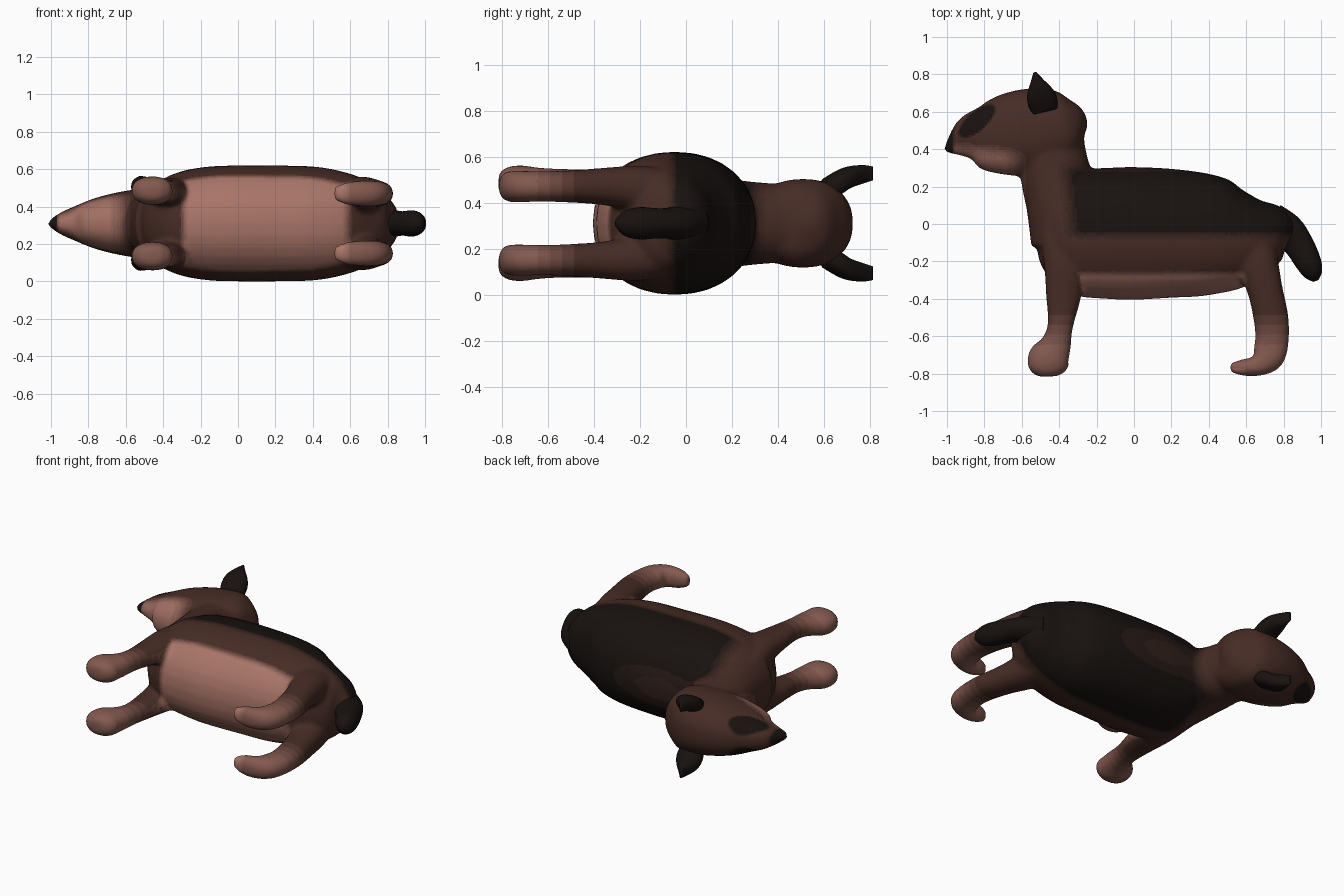
import bpy, bmesh, math
from mathutils import Vector

if "Cube" in bpy.data.objects:
    bpy.data.objects.remove(bpy.data.objects["Cube"])

MID = 0.31  # height of the animal's symmetry plane (it lies on its side)


def spline(rows, steps=4):
    """Catmull-Rom refinement of station rows."""
    v = [Vector(r) for r in rows]
    out = []
    for i in range(len(v) - 1):
        a, b, c, d = v[max(i - 1, 0)], v[i], v[i + 1], v[min(i + 2, len(v) - 1)]
        for k in range(steps):
            t = k / steps
            out.append(0.5 * (2 * b + (c - a) * t + (2 * a - 5 * b + 4 * c - d) * t * t
                              + (3 * b - a - 3 * c + d) * t ** 3))
    return out + [v[-1]]


def loft(bm, rows, power=2.0, side=1, n=32):
    """Closed tube through stations (x, y, z offset, in-plane radius, z radius)."""
    st = spline(rows)
    rings = []
    for i, s in enumerate(st):
        t = st[min(i + 1, len(st) - 1)] - st[max(i - 1, 0)]
        nrm = Vector((-t[1], t[0], 0)).normalized()
        ring = []
        for k in range(n):
            a = 2 * math.pi * k / n
            c, d = math.cos(a), math.sin(a)
            u = math.copysign(abs(c) ** (2 / power), c) * max(s[3], 0.004)
            w = math.copysign(abs(d) ** (2 / power), d) * max(s[4], 0.004)
            ring.append(bm.verts.new(Vector((s[0], s[1], MID + side * (s[2] + w))) + nrm * u))
        rings.append(ring)
    for a, b in zip(rings, rings[1:]):
        for k in range(n):
            bm.faces.new((a[k], a[(k + 1) % n], b[(k + 1) % n], b[k]))
    bm.faces.new(rings[0])
    bm.faces.new(rings[-1])


def finish(name, bm):
    bmesh.ops.recalc_face_normals(bm, faces=bm.faces)
    me = bpy.data.meshes.new(name)
    bm.to_mesh(me)
    bm.free()
    ob = bpy.data.objects.new(name, me)
    bpy.context.collection.objects.link(ob)
    return ob


def fur_ramp(count=14):
    """Materials running from near-black through brown to pink."""
    keys = [(0, (.009, .006, .005)), (.4, (.065, .026, .019)), (1, (.40, .18, .14))]
    mats = []
    for i in range(count):
        t = i / (count - 1)
        (t0, c0), (t1, c1) = keys[:2] if t <= .4 else keys[1:]
        f = (t - t0) / (t1 - t0)
        m = bpy.data.materials.new("fur_%02d" % i)
        m.diffuse_color = [p + (q - p) * f for p, q in zip(c0, c1)] + [1]
        m.use_nodes = True
        m.node_tree.nodes["Principled BSDF"].inputs["Base Color"].default_value = m.diffuse_color
        mats.append(m)
    return mats


def step(a, b, x):
    t = min(max((x - a) / (b - a), 0), 1)
    return t * t * (3 - 2 * t)


def mix(a, b, t):
    return a + (b - a) * t


def tone(p, nrm):
    """Coat pattern: 0 dark, 0.4 brown, 1 pink."""
    x, y, z = p.x, p.y, abs(p.z - MID)
    v = 0.38
    v = mix(v, 0.68, step(-.42, -.7, y))                               # paws
    v = mix(v, 1, step(-.24, -.29, y) * step(-.1, -.35, nrm.y) *
            step(-.32, -.26, x) * step(.62, .55, x) * step(.29, .24, z))  # belly
    v = mix(v, .95, step(-.55, -.72, x) * step(.02, -.08, y - .42 + .1 * (x + .8)))  # jaw
    v = mix(v, 0, step(-.09, -.03, y) * step(.36, .26, y) *
            step(-.4, -.28, x + .1 * y))                               # saddle
    along, across = (x + .84) * .75 + (y - .55) * .66, (y - .55) * .75 - (x + .84) * .66
    eye = (along / .12) ** 2 + (across / .05) ** 2
    v = mix(v, 0, step(1.3, .8, eye) * step(.02, .05, z))              # eye patches
    return mix(v, 0, step(-.955, -.975, x))                            # nose


# body: torso, neck, head and legs fused into one skin
bm = bmesh.new()
torso = [(-.535, -.02, .04, .05), (-.5, -.02, .15, .13), (-.42, -.03, .26, .225),
         (-.3, -.045, .335, .28), (-.15, -.05, .35, .305), (0, -.05, .355, .31),
         (.2, -.05, .345, .31), (.4, -.06, .325, .305), (.55, -.07, .28, .28),
         (.68, -.055, .205, .235), (.78, -.03, .135, .17), (.85, -.03, .05, .08)]
loft(bm, [(x, y, 0, a, b) for x, y, a, b in torso], 2.15)
neck = [(-.35, -.1, .2, .22), (-.375, .1, .2, .21), (-.415, .25, .19, .185),
        (-.435, .4, .175, .172), (-.43, .55, .16, .165)]
loft(bm, [(x, y, 0, a, b) for x, y, a, b in neck], 2.2)
head = [(-1.01, .39, .012, .018), (-.96, .42, .06, .048), (-.88, .455, .13, .088),
        (-.78, .462, .187, .13), (-.65, .48, .225, .165), (-.5, .5, .228, .188),
        (-.37, .515, .19, .188), (-.29, .53, .11, .13), (-.25, .53, .02, .03)]
loft(bm, [(x, y, 0, a, b) for x, y, a, b in head], 2.3)
front_leg = [(-.36, 0, .12, .15, .09), (-.365, -.2, .155, .118, .09), (-.378, -.4, .17, .092, .066),
             (-.395, -.55, .175, .068, .062), (-.42, -.65, .175, .085, .068),
             (-.455, -.72, .175, .113, .077), (-.46, -.78, .175, .1, .068),
             (-.46, -.815, .175, .055, .04)]
hind_leg = [(.6, -.08, .13, .15, .11), (.66, -.22, .15, .115, .1), (.7, -.35, .16, .095, .082),
            (.732, -.5, .16, .094, .07), (.738, -.62, .16, .09, .066), (.715, -.71, .16, .088, .068),
            (.66, -.758, .16, .056, .068), (.58, -.767, .16, .044, .06), (.515, -.767, .16, .024, .035)]
for side in (1, -1):
    loft(bm, front_leg, 2.2, side)
    loft(bm, hind_leg, 2.2, side)
body = finish("body", bm)
remesh = body.modifiers.new("fuse", 'REMESH')
remesh.mode = 'VOXEL'
remesh.voxel_size = 0.013
soft = body.modifiers.new("soften", 'SMOOTH')
soft.factor, soft.iterations = 0.5, 10
graph = bpy.context.evaluated_depsgraph_get()
skin = bpy.data.meshes.new_from_object(body.evaluated_get(graph))
body.modifiers.clear()
body.data = skin

# coat colours
ramp = fur_ramp()
skin.materials.clear()
for m in ramp:
    skin.materials.append(m)
for f in skin.polygons:
    f.material_index = round(tone(f.center, f.normal) * (len(ramp) - 1))

# ears
ear = [(-.475, .6, .145, .07, .05), (-.49, .66, .175, .08, .055), (-.505, .71, .2, .068, .048),
       (-.52, .77, .213, .032, .04), (-.53, .812, .217, .008, .03)]
parts = [body]
for side, label in ((1, "upper_ear"), (-1, "lower_ear")):
    bm = bmesh.new()
    loft(bm, ear, 2.4, side)
    parts.append(finish(label, bm))

# tail
bm = bmesh.new()
tail = [(.74, .0, .11, .1), (.82, -.04, .095, .075), (.88, -.11, .08, .065),
        (.93, -.2, .07, .07), (.958, -.265, .052, .055), (.972, -.305, .015, .015)]
loft(bm, [(x, y, 0, a, b) for x, y, a, b in tail])
parts.append(finish("tail", bm))

for ob in parts:
    if not ob.data.materials:
        ob.data.materials.append(ramp[0])
    ob.data.polygons.foreach_set("use_smooth", [True] * len(ob.data.polygons))
    ob.data.update()
